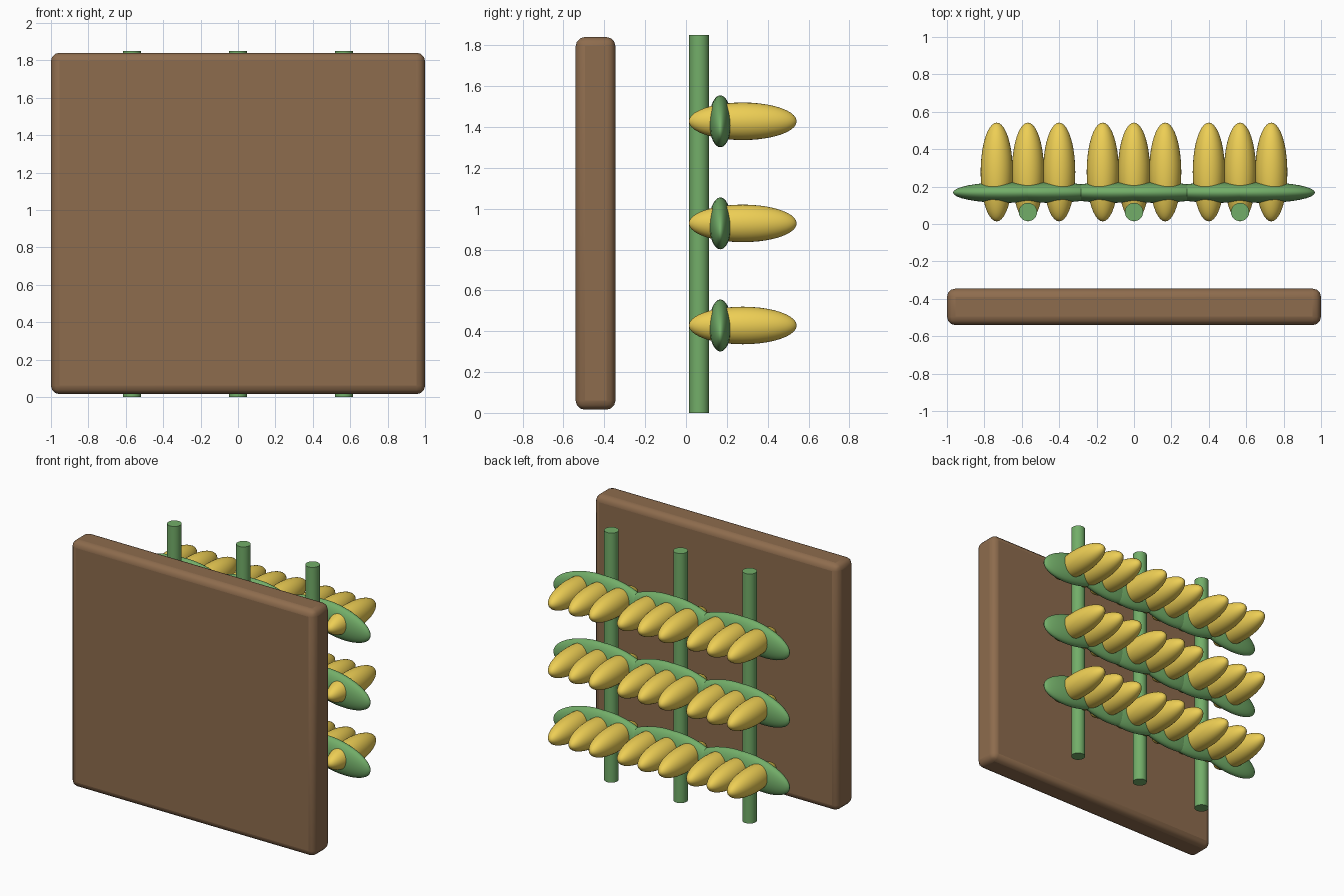
import bpy, math

if "Cube" in bpy.data.objects:
    bpy.data.objects.remove(bpy.data.objects["Cube"])

def material(name, rgb):
    m = bpy.data.materials.new(name)
    m.diffuse_color = (*rgb, 1)
    m.use_nodes = True
    m.node_tree.nodes["Principled BSDF"].inputs["Base Color"].default_value = m.diffuse_color
    return m

BROWN = material("brown", (0.27, 0.15, 0.075))
GREEN = material("green", (0.17, 0.42, 0.14))
YELLOW = material("yellow", (0.85, 0.62, 0.09))

def finish(name, mat):
    o = bpy.context.object
    o.name = name
    o.data.materials.append(mat)
    bpy.ops.object.shade_smooth_by_angle(angle=math.radians(40))
    return o

def ellipsoid(name, loc, radii, mat, tilt=0, pole=0):
    bpy.ops.mesh.primitive_uv_sphere_add(segments=32, ring_count=20, radius=1)
    o = bpy.context.object
    o.rotation_euler.x = pole
    bpy.ops.object.transform_apply(rotation=True)
    o.location, o.scale = loc, radii
    o.rotation_euler.y = tilt
    return finish(name, mat)

# Rounded soil board
bpy.ops.mesh.primitive_cube_add(size=1, location=(0, -0.443, 0.928))
board = bpy.context.object
board.scale = (2.0, 0.195, 1.825)
bpy.ops.object.transform_apply(scale=True)
bevel = board.modifiers.new("bevel", 'BEVEL')
bevel.width, bevel.segments = 0.045, 3
finish("board", BROWN)

for x in (-0.567, 0, 0.567):
    # Upright stem
    bpy.ops.mesh.primitive_cylinder_add(vertices=24, radius=0.049, depth=1.85,
                                        location=(x, 0.064, 0.925))
    finish("stem", GREEN)
    for z in (0.428, 0.928, 1.428):
        # Pair of slightly drooping leaves
        for side in (-1, 1):
            ellipsoid("leaf", (x + side * 0.12, 0.168, z), (0.285, 0.055, 0.119),
                      GREEN, tilt=side * 0.173)
        # Cluster of three cobs
        for dx in (-0.167, 0, 0.167):
            ellipsoid("cob", (x + dx, 0.278, z), (0.086, 0.264, 0.092),
                      YELLOW, pole=math.pi / 2)
